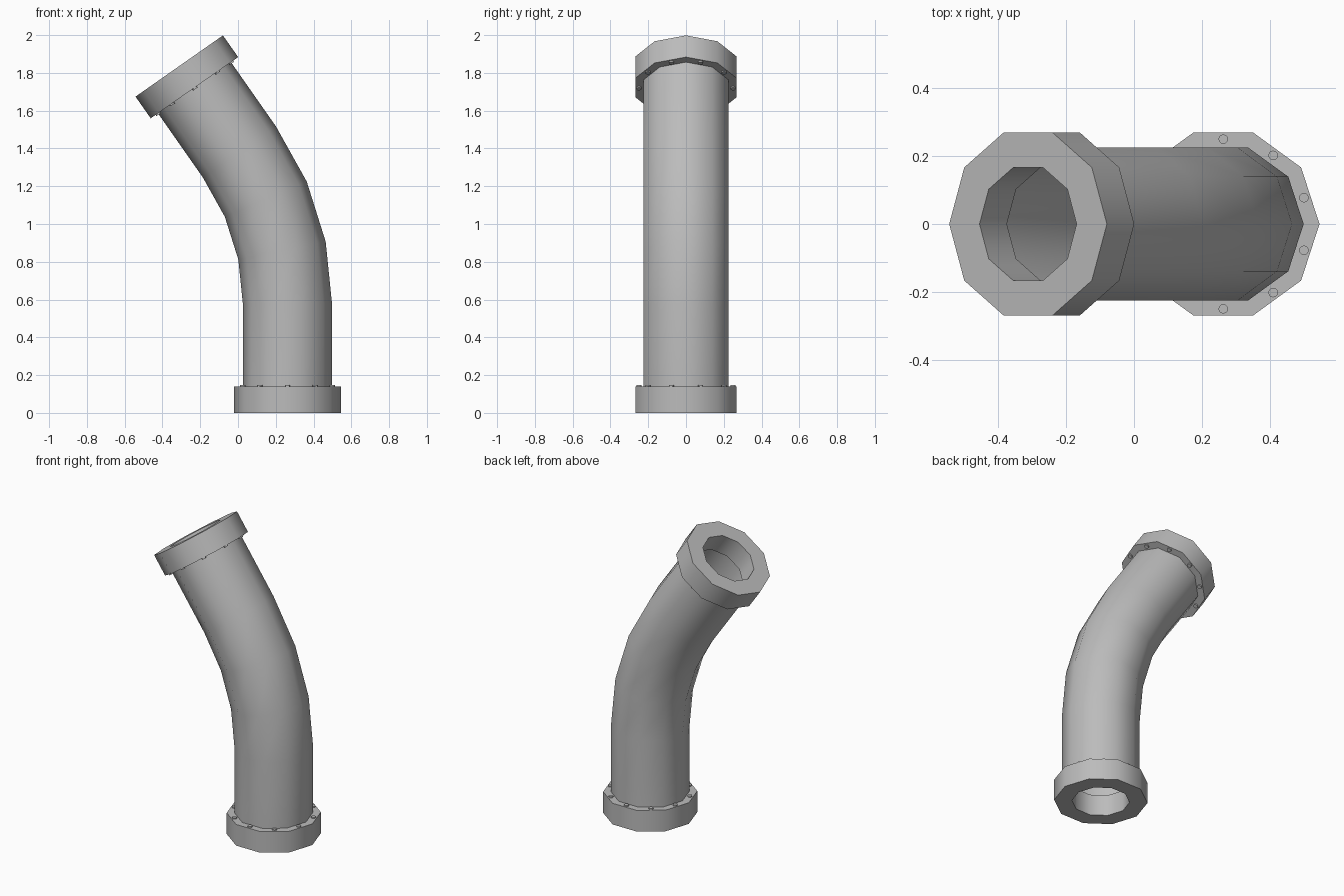
import bpy, bmesh
from math import sin, cos, pi, radians
from mathutils import Matrix, Vector

cube = bpy.data.objects.get("Cube")
if cube:
    bpy.data.objects.remove(cube)

SIDES = 10
BEND = radians(35)
BEND_RADIUS = 1.405
START_X = 0.262
LOWER, UPPER = 0.575, 0.556      # straight lengths either side of the bend
PIPE_R, FLANGE_R, BORE_R = 0.236, 0.2825, 0.174
THICK = 0.14

steel = bpy.data.materials.new("grey steel")
steel.use_nodes = True
grey = (0.5, 0.5, 0.5, 1)
steel.diffuse_color = grey
steel.node_tree.nodes["Principled BSDF"].inputs["Base Color"].default_value = grey


def frame(x, z, tilt):
    """Ring placement: leaned toward -x by tilt."""
    return Matrix.Translation((x, 0, z)) @ Matrix.Rotation(-tilt, 4, 'Y')


def ring(bm, radius, place, height=0):
    return [bm.verts.new(place @ Vector((radius * cos(2 * pi * i / SIDES),
                                         radius * sin(2 * pi * i / SIDES), height)))
            for i in range(SIDES)]


def bridge(bm, a, b):
    for i in range(SIDES):
        j = (i + 1) % SIDES
        bm.faces.new((a[i], a[j], b[j], b[i]))


def finish(bm, name):
    mesh = bpy.data.meshes.new(name)
    bm.to_mesh(mesh)
    bm.free()
    mesh.materials.append(steel)
    obj = bpy.data.objects.new(name, mesh)
    bpy.context.collection.objects.link(obj)
    bpy.ops.object.select_all(action='DESELECT')
    obj.select_set(True)
    bpy.context.view_layer.objects.active = obj
    bpy.ops.object.shade_smooth_by_angle(angle=radians(40))
    return obj


# Placements along the pipe: straight, three-step bend, straight
base = frame(START_X, 0, 0)
bend = [frame(START_X - BEND_RADIUS * (1 - cos(a)), LOWER + BEND_RADIUS * sin(a), a)
        for a in (BEND * k / 3 for k in range(4))]
top = bend[-1] @ Matrix.Translation((0, 0, UPPER))

# Pipe, running between the inner faces of the flanges
bm = bmesh.new()
path = [base @ Matrix.Translation((0, 0, THICK)), *bend,
        top @ Matrix.Translation((0, 0, -THICK))]
rings = [ring(bm, PIPE_R, p) for p in path]
for a, b in zip(rings, rings[1:]):
    bridge(bm, a, b)
finish(bm, "bent_pipe")

# Flange collars with bolts on the side facing the pipe
for name, place in (("lower", base), ("upper", top @ Matrix.Rotation(pi, 4, 'X'))):
    bm = bmesh.new()
    loops = [ring(bm, r, place, h) for r, h in
             ((FLANGE_R, 0), (FLANGE_R, THICK), (BORE_R, THICK), (BORE_R, 0))]
    for k in range(4):
        bridge(bm, loops[k], loops[(k + 1) % 4])
    bmesh.ops.recalc_face_normals(bm, faces=bm.faces)
    finish(bm, name + "_flange")

    bm = bmesh.new()
    for i in range(SIDES):
        a = 2 * pi * (i + 0.5) / SIDES
        spot = Matrix.Translation((0.249 * cos(a), 0.249 * sin(a), THICK))
        bmesh.ops.create_cone(bm, cap_ends=True, segments=12, radius1=0.014,
                              radius2=0.014, depth=0.016, matrix=place @ spot)
    finish(bm, name + "_bolts")
